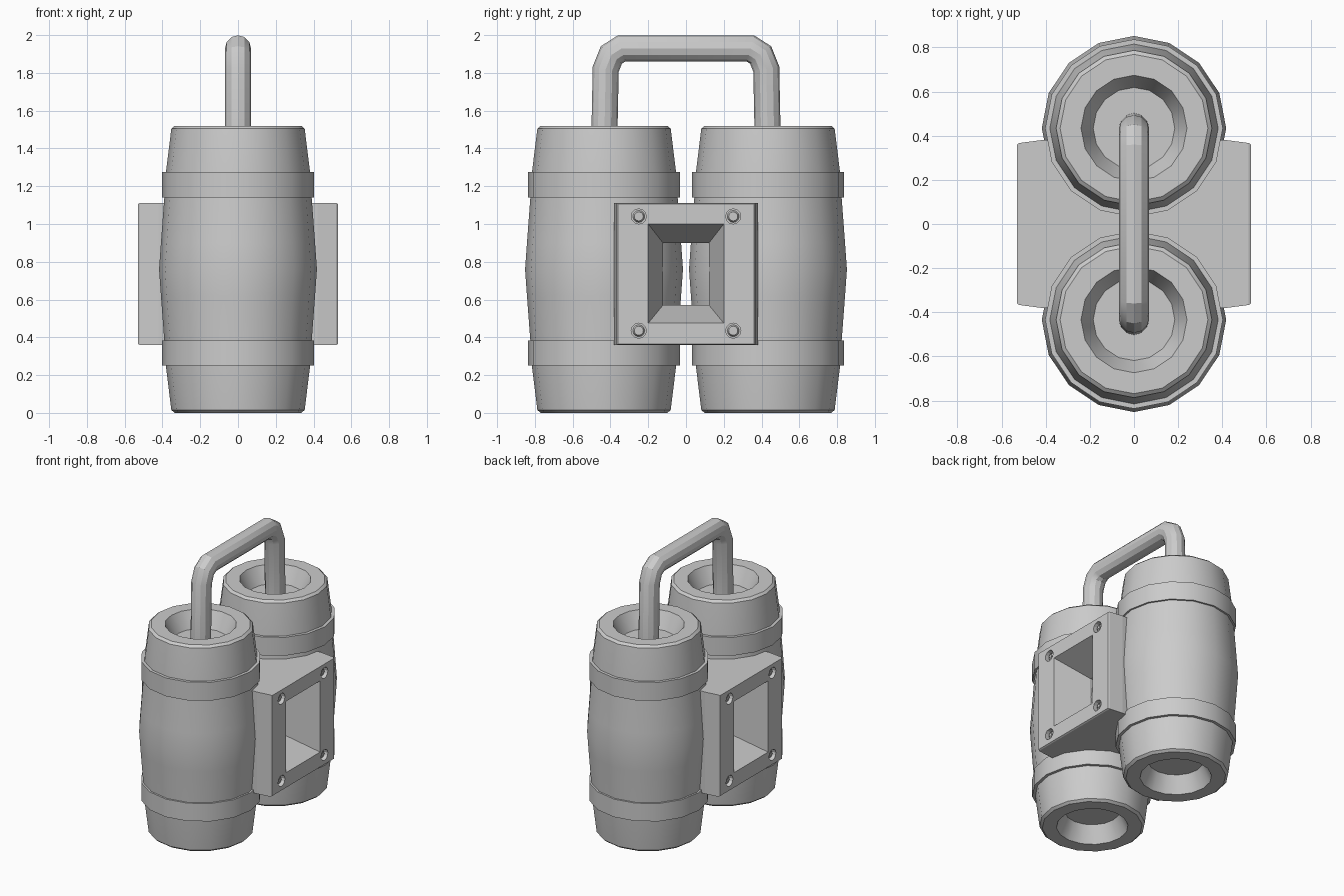
import bpy, bmesh
from math import sin, cos, pi, radians
from mathutils import Vector

if "Cube" in bpy.data.objects:
    bpy.data.objects.remove(bpy.data.objects["Cube"])

CY = 0.434   # barrel centre offset in y


def finish(name, bm, smooth=True):
    bmesh.ops.remove_doubles(bm, verts=bm.verts, dist=1e-5)
    bmesh.ops.recalc_face_normals(bm, faces=bm.faces)
    me = bpy.data.meshes.new(name)
    bm.to_mesh(me)
    bm.free()
    ob = bpy.data.objects.new(name, me)
    bpy.context.collection.objects.link(ob)
    bpy.ops.object.select_all(action='DESELECT')
    bpy.context.view_layer.objects.active = ob
    ob.select_set(True)
    if smooth:
        bpy.ops.object.shade_smooth_by_angle(angle=radians(28))
    return ob


def loft(bm, loops, closed=False, caps=False):
    rings = [[bm.verts.new(p) for p in lp] for lp in loops]
    n = len(rings[0])
    pairs = list(zip(rings, rings[1:])) + ([(rings[-1], rings[0])] if closed else [])
    for a, b in pairs:
        for i in range(n):
            j = (i + 1) % n
            bm.faces.new((a[i], a[j], b[j], b[i]))
    if caps:
        bm.faces.new(rings[0])
        bm.faces.new(rings[-1])


def lathe(name, profile, cy, n=16, closed=False):
    bm = bmesh.new()
    loops = [[(r * cos(2 * pi * i / n), cy + r * sin(2 * pi * i / n), z)
              for i in range(n)] for r, z in profile]
    loft(bm, loops, closed, not closed)
    return finish(name, bm)


# Barrels with recessed ends, and two hoops each
half = [(0.185, 1.40), (0.24, 1.52), (0.335, 1.52), (0.353, 1.505),
        (0.382, 1.27), (0.39, 1.14), (0.408, 0.90)]
profile = half + [(0.418, 0.76)] + [(r, 1.52 - z) for r, z in reversed(half)]
for side, cy in (("front", -CY), ("back", CY)):
    lathe(side + "_barrel", profile, cy)
    for level, z0, z1 in (("lower", 0.25, 0.382), ("upper", 1.14, 1.275)):
        lathe(f"{side}_{level}_hoop",
              [(0.37, z0), (0.403, z0), (0.403, z1), (0.37, z1)], cy, closed=True)

# Bent pipe handle
path = [Vector((0, y, z)) for y, z in
        ((-0.434, 1.38), (-0.425, 1.82), (-0.395, 1.895), (-0.34, 1.93))]
path += [Vector((0, -p.y, p.z)) for p in reversed(path)]
loops = []
for i, p in enumerate(path):
    d0 = (p - path[max(i - 1, 0)]).normalized()
    d1 = (path[min(i + 1, len(path) - 1)] - p).normalized()
    t = (d0 + d1).normalized()
    side = Vector((1, 0, 0))
    up = side.cross(t)
    k = 1 / max(0.7, t.dot(d1 if d1.length else d0))
    loops.append([p + 0.069 * (cos(2 * pi * a / 12) * side + k * sin(2 * pi * a / 12) * up)
                  for a in range(12)])
bm = bmesh.new()
loft(bm, loops, caps=True)
handle = finish("handle", bm)
bpy.ops.object.shade_smooth_by_angle(angle=radians(35))


# Centre housing with a funnel window on each side
def rect(x, hy, z0, z1):
    return [(x, -hy, z0), (x, hy, z0), (x, hy, z1), (x, -hy, z1)]


right = [rect(0.42, 0.38, 0.36, 1.11), rect(0.52, 0.367, 0.36, 1.11),
         rect(0.53, 0.36, 0.365, 1.105), rect(0.53, 0.2, 0.475, 1.0),
         rect(0.28, 0.122, 0.57, 0.90)]
left = [[(-x, y, z) for x, y, z in lp] for lp in reversed(right)]
bm = bmesh.new()
loft(bm, right + left, closed=True)
housing = finish("centre_housing", bm, False)


# Sunken screws at the housing corners
def cylinder_x(bm, x0, x1, y, z, r0, r1, n=12):
    loft(bm, [[(x, y + r * cos(2 * pi * i / n), z + r * sin(2 * pi * i / n))
               for i in range(n)] for x, r in ((x0, r0), (x1, r1))], caps=True)


spots = [(s, y, z) for s in (-1, 1) for y in (-0.25, 0.25) for z in (0.435, 1.04)]
bm = bmesh.new()
for s, y, z in spots:
    cylinder_x(bm, s * 0.495, s * 0.56, y, z, 0.04, 0.04)
cutter = finish("screw_hole_cutter", bm, False)
cutter.hide_render = True
mod = housing.modifiers.new("screw_holes", 'BOOLEAN')
mod.operation, mod.solver, mod.object = 'DIFFERENCE', 'EXACT', cutter
bpy.context.view_layer.objects.active = housing
bpy.ops.object.modifier_apply(modifier=mod.name)
bpy.data.objects.remove(cutter)

bm = bmesh.new()
for s, y, z in spots:
    cylinder_x(bm, s * 0.49, s * 0.512, y, z, 0.034, 0.024)
    for dy, dz in ((0.036, 0.009), (0.009, 0.036)):
        res = bmesh.ops.create_cube(bm, size=1)
        for v in res["verts"]:
            v.co = Vector((s * 0.512 + v.co.x * 0.01, y + v.co.y * dy, z + v.co.z * dz))
finish("screws", bm, False)
